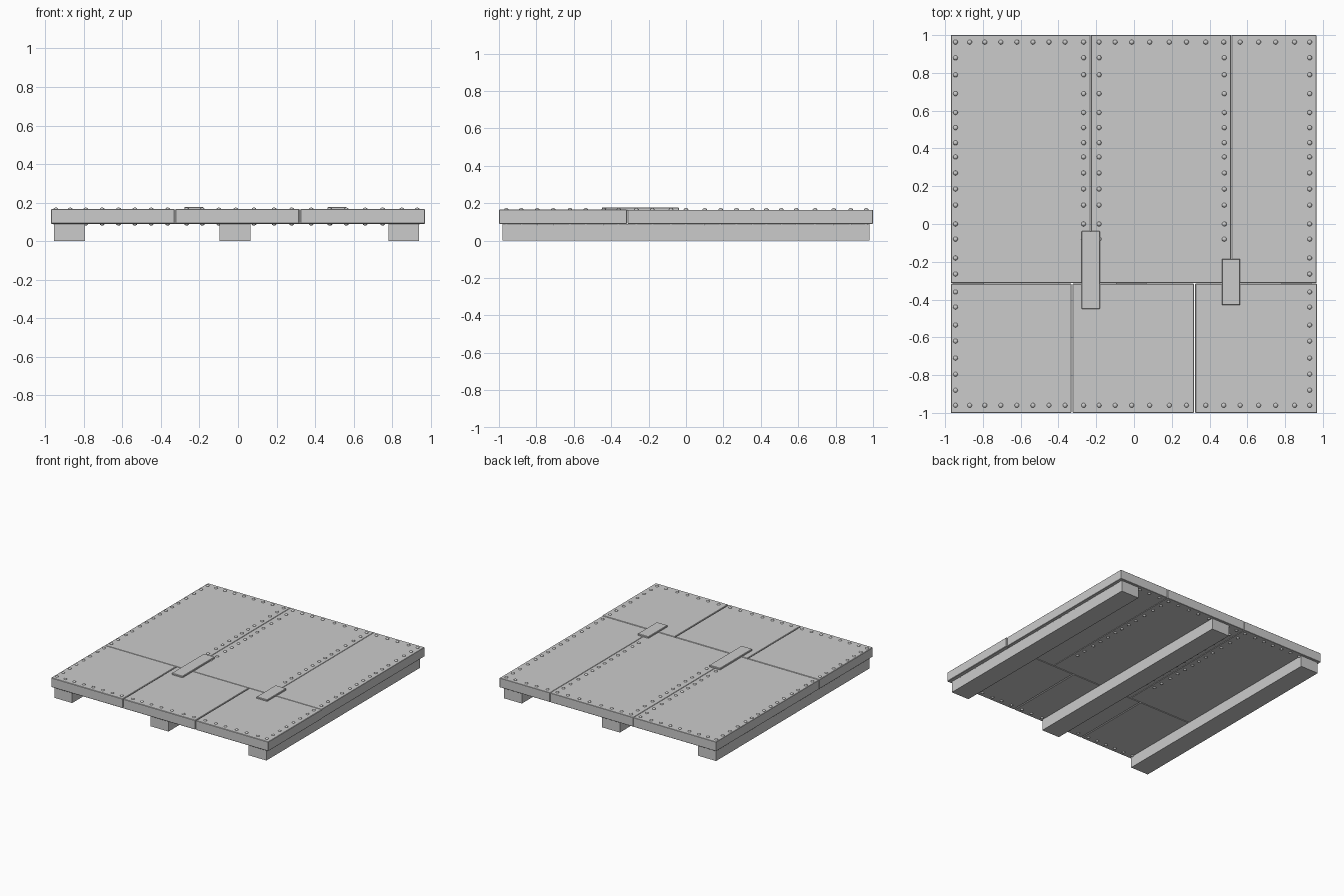
import bpy, bmesh
from mathutils import Matrix

if "Cube" in bpy.data.objects:
    bpy.data.objects.remove(bpy.data.objects["Cube"])

def box(name, x0, x1, y0, y1, z0, z1, bevel=0.0):
    bm = bmesh.new()
    bmesh.ops.create_cube(bm, size=1)
    for v in bm.verts:
        v.co.x = x1 if v.co.x > 0 else x0
        v.co.y = y1 if v.co.y > 0 else y0
        v.co.z = z1 if v.co.z > 0 else z0
    me = bpy.data.meshes.new(name)
    bm.to_mesh(me)
    bm.free()
    ob = bpy.data.objects.new(name, me)
    bpy.context.collection.objects.link(ob)
    if bevel:
        m = ob.modifiers.new("Bevel", "BEVEL")
        m.width, m.segments = bevel, 1
    return ob

# support beams
for side, x in (("left", -0.955), ("middle", -0.095), ("right", 0.78)):
    box(f"beam_{side}", x, x + 0.16, -0.98, 0.98, 0, 0.09)

# long back panels and short front panels
for i, (a, b) in enumerate([(-0.969, -0.23), (-0.228, 0.514), (0.516, 0.965)]):
    box(f"back_panel_{i + 1}", a, b, -0.313, 1.0, 0.09, 0.165, 0.002)
for i, (a, b) in enumerate([(-0.97, -0.33), (-0.325, 0.318), (0.324, 0.97)]):
    box(f"front_panel_{i + 1}", a, b, -1.0, -0.316, 0.09, 0.166, 0.003)

# joining straps
box("strap_left", -0.278, -0.18, -0.45, -0.038, 0.16, 0.178, 0.003)
box("strap_right", 0.465, 0.562, -0.43, -0.185, 0.16, 0.178, 0.003)

# rivet positions: side columns, seam columns, end rows
ys = [0.88, 0.79, 0.69, 0.59, 0.51, 0.43, 0.355, 0.27, 0.185, 0.10, 0.0, -0.08,
      -0.18, -0.265, -0.36, -0.44, -0.535, -0.62, -0.71, -0.795, -0.88]
xs = [-0.945, -0.87, -0.79, -0.705, -0.62, -0.535, -0.45, -0.365, -0.267, -0.185, -0.10,
      -0.012, 0.083, 0.187, 0.278, 0.38, 0.475, 0.562, 0.66, 0.75, 0.85, 0.93]
points = [(x, y) for x in (-0.945, 0.93) for y in ys]
points += [(x, y) for x in (-0.267, -0.185, 0.478) for y in ys[:12]]
points += [(x, y) for y in (-0.96, 0.963) for x in xs]

# rivet heads on the top and underside
bm = bmesh.new()
for x, y in points:
    for z in (0.165, 0.09):
        bmesh.ops.create_uvsphere(bm, u_segments=12, v_segments=8, radius=1,
            matrix=Matrix.Translation((x, y, z)) @ Matrix.Diagonal((0.0125, 0.0125, 0.009, 1)))
for f in bm.faces:
    f.smooth = True
me = bpy.data.meshes.new("rivets")
bm.to_mesh(me)
bm.free()
bpy.context.collection.objects.link(bpy.data.objects.new("rivets", me))
